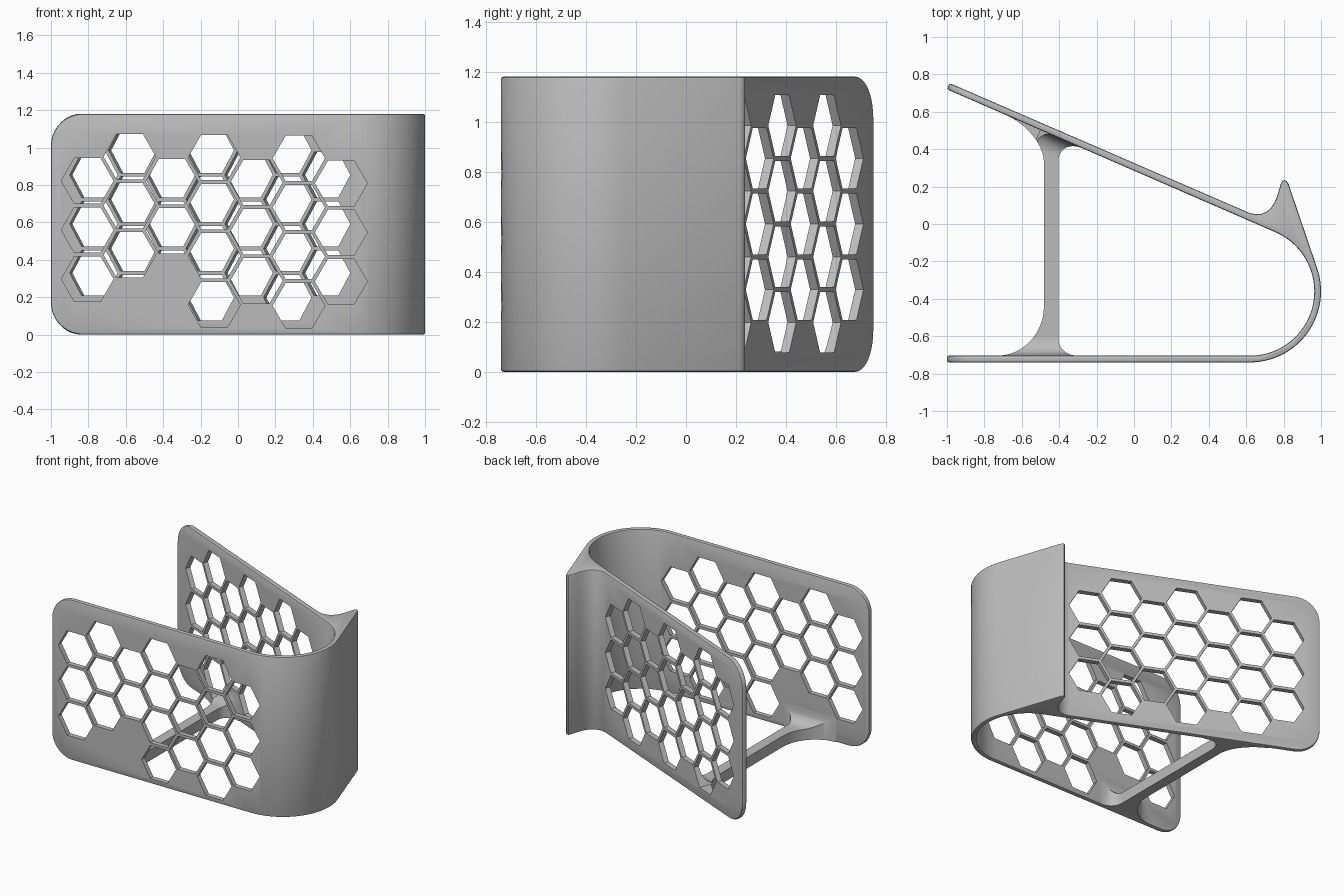
import bpy, bmesh, math
from mathutils import Matrix, Vector

if "Cube" in bpy.data.objects:
    bpy.data.objects.remove(bpy.data.objects["Cube"])

H, T, R = 1.18, 0.036, 0.38            # height, wall thickness, bend radius
CX, CY = 0.62, -0.36                   # bend centre
TILT = math.radians(23.5)              # lean of the back rest
SLOPE = math.tan(TILT)


def rest_y(x):
    """Inner face of the back rest."""
    return 0.72 - SLOPE * (x + 1)


def arc(r, a0, a1, n):
    return [(CX + r * math.cos(math.radians(a0 + (a1 - a0) * i / n)),
             CY + r * math.sin(math.radians(a0 + (a1 - a0) * i / n))) for i in range(n + 1)]


def make_object(name, bm):
    bmesh.ops.recalc_face_normals(bm, faces=bm.faces)
    mesh = bpy.data.meshes.new(name)
    bm.to_mesh(mesh)
    bm.free()
    ob = bpy.data.objects.new(name, mesh)
    bpy.context.collection.objects.link(ob)
    return ob


grey = bpy.data.materials.new("plain_grey")
grey.diffuse_color = (0.5, 0.5, 0.5, 1)
grey.use_nodes = True
grey.node_tree.nodes["Principled BSDF"].inputs["Base Color"].default_value = grey.diffuse_color

# Folded band: front plate, round bend, pointed lip and leaning back rest
outline = [(-1, -0.74)] + arc(R, -90, 18.5, 28)
outline += [(0.826, 0.215), (0.816, 0.23), (0.805, 0.235), (0.794, 0.231), (0.786, 0.218),
            (0.767, 0.155), (0.752, 0.117), (0.733, 0.087), (0.708, 0.065),
            (0.68, 0.054), (0.65, 0.052), (0.62, 0.058)]
outline += [(-1 + T * math.sin(TILT), 0.72 + T * math.cos(TILT)), (-1, 0.72)]
outline += arc(R - T, 66.5, -90, 36) + [(-1, -0.74 + T)]

bm = bmesh.new()
base = bm.faces.new([bm.verts.new((x, y, 0)) for x, y in outline])
top = bmesh.ops.extrude_face_region(bm, geom=[base])["geom"]
bmesh.ops.translate(bm, vec=(0, 0, H), verts=[g for g in top if isinstance(g, bmesh.types.BMVert)])
corners = [e for e in bm.edges if all(v.co.x < -0.97 for v in e.verts)
           and abs(e.verts[0].co.z - e.verts[1].co.z) < 0.01
           and e.calc_length() < 0.1]
bmesh.ops.bevel(bm, geom=corners, offset=0.17, segments=10, profile=0.5, affect='EDGES')
band = make_object("folded_band", bm)
rim = band.modifiers.new("rim", 'BEVEL')
rim.width, rim.segments, rim.limit_method, rim.angle_limit = 0.01, 2, 'ANGLE', math.radians(50)

# Low cross brace with flared feet that sweep up into both plates
BRACE = 0.08


def flare(d, width, depth):
    k = min(max(d / depth, 0), 1)
    return width * (1 - math.sqrt(1 - (1 - k) ** 2))


steps = [-0.012, 0, 0.003, 0.01, 0.02, 0.035, 0.05, 0.07, 0.09, 0.11, 0.13, 0.17, 0.21, 0.27]
stations = []
for d in steps:
    xl, xr = -0.48 - flare(d, 0.25, 0.27), -0.405 + flare(d, 0.1, 0.09)
    stations.append(((xl, -0.74 + T + d), (xr, -0.74 + T + d), BRACE + flare(d, 0.1, 0.1)))
for d in reversed(steps[:-2]):
    xl, xr = -0.48 - flare(d, 0.2, 0.17), -0.405 + flare(d, 0.13, 0.13)
    stations.append(((xl, rest_y(xl) - d), (xr, rest_y(xr) - d), BRACE + flare(d, 0.1, 0.1)))
bm = bmesh.new()
rings = [[bm.verts.new((*l, 0)), bm.verts.new((*r, 0)), bm.verts.new((*r, z)), bm.verts.new((*l, z))]
         for l, r, z in stations]
for a, b in zip(rings, rings[1:]):
    for i in range(4):
        j = (i + 1) % 4
        bm.faces.new((a[i], a[j], b[j], b[i]))
bm.faces.new(rings[0])
bm.faces.new(rings[-1])
brace = make_object("cross_brace", bm)

# Honeycomb cutters: columns alternate between three and four holes
STEP, PITCH = 0.226, 0.2625


def honeycomb(name, origin, direction, depth, z_top, drift, counts):
    bm = bmesh.new()
    d = Vector((math.cos(direction), math.sin(direction), 0))
    n = Vector((-d.y, d.x, 0))
    for c, count in enumerate(counts):
        for row in range(count):
            z = z_top - PITCH * row - (PITCH / 2 if c % 2 == 0 else 0) - drift * c
            mid = Vector((*origin, z)) + d * STEP * c
            frame = Matrix((d, Vector((0, 0, 1)), n)).transposed().to_4x4()
            bmesh.ops.create_cone(bm, cap_ends=True, segments=6, radius1=0.14, radius2=0.14, depth=depth,
                                  matrix=Matrix.Translation(mid) @ frame @ Matrix.Rotation(math.pi / 6, 4, 'Z'))
    # hexagons point along the plate
    ob = make_object(name, bm)
    ob.hide_render = True
    return ob


front_holes = honeycomb("front_hole_cutter", (-0.805, -0.722), 0, 0.12, 0.953, 0.0022,
                        (3, 3, 2, 4, 3, 4, 3))
rest_holes = honeycomb("rest_hole_cutter", (-0.765, rest_y(-0.765) + T / 2), -TILT, 0.16, 0.985, 0,
                       (3, 4, 3, 4, 3, 4, 3))

# Cut the holes, then shade the parts
for ob in (band, brace):
    for cutter in (front_holes, rest_holes):
        if ob is brace and cutter is front_holes:
            continue
        cut = ob.modifiers.new("holes", 'BOOLEAN')
        cut.operation, cut.solver, cut.object = 'DIFFERENCE', 'EXACT', cutter
    ob.data.materials.append(grey)
for ob in (band, brace):
    bpy.ops.object.select_all(action='DESELECT')
    ob.select_set(True)
    bpy.context.view_layer.objects.active = ob
    bpy.ops.object.convert(target='MESH')
    bpy.ops.object.shade_smooth_by_angle(angle=math.radians(30))
for cutter in (front_holes, rest_holes):
    bpy.data.objects.remove(cutter)
